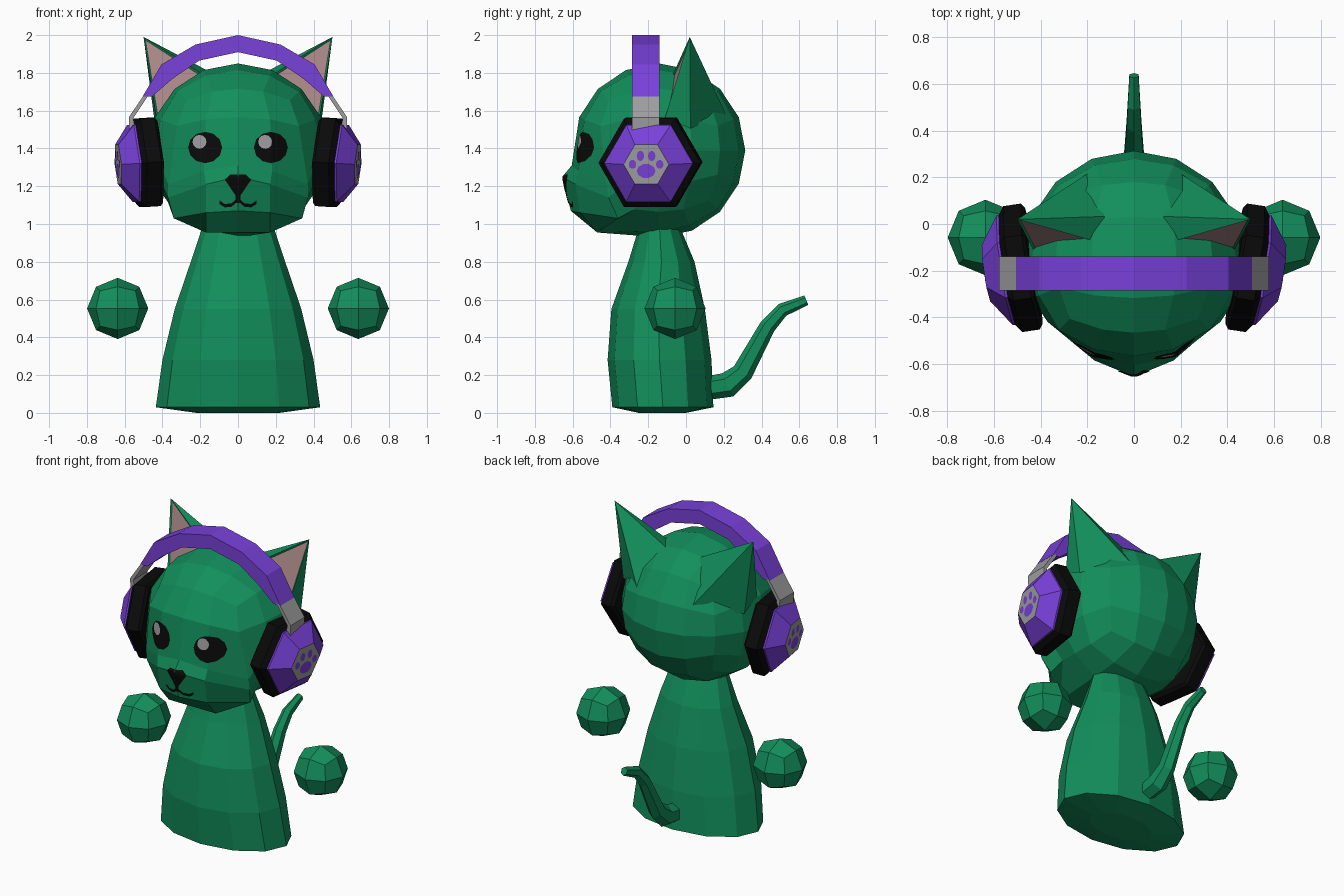
import bpy, bmesh, math
from mathutils import Vector
from mathutils.bvhtree import BVHTree

if "Cube" in bpy.data.objects:
    bpy.data.objects.remove(bpy.data.objects["Cube"])


def material(name, rgb):
    m = bpy.data.materials.new(name)
    m.diffuse_color = (*rgb, 1)
    m.use_nodes = True
    m.node_tree.nodes["Principled BSDF"].inputs["Base Color"].default_value = m.diffuse_color
    return m


GREEN = material("green", (0.006, 0.27, 0.105))
PURPLE = material("purple", (0.19, 0.052, 0.70))
BLACK = material("black", (0.003, 0.003, 0.003))
SILVER = material("silver", (0.34, 0.34, 0.35))
PINK = material("ear pink", (0.40, 0.24, 0.24))


def finish(name, bm, mats, recalc=True):
    if recalc:
        bmesh.ops.recalc_face_normals(bm, faces=bm.faces[:])
    me = bpy.data.meshes.new(name)
    bm.to_mesh(me)
    for m in mats:
        me.materials.append(m)
    ob = bpy.data.objects.new(name, me)
    bpy.context.collection.objects.link(ob)
    return ob


def loft(name, rings, mats, end_material=0):
    """Skin a list of equal-length rings and cap both ends."""
    bm = bmesh.new()
    vs = [[bm.verts.new(p) for p in r] for r in rings]
    n = len(rings[0])
    for a, b in zip(vs, vs[1:]):
        for i in range(n):
            bm.faces.new((a[i], a[(i + 1) % n], b[(i + 1) % n], b[i]))
    bm.faces.new(vs[0][::-1])
    bm.faces.new(vs[-1]).material_index = end_material
    return finish(name, bm, mats)


def globe(center, radii, cuts):
    """Rounded cube with evenly spaced rows; also returns grid coordinates."""
    bm = bmesh.new()
    bmesh.ops.create_cube(bm, size=2)
    bmesh.ops.subdivide_edges(bm, edges=bm.edges[:], cuts=cuts, use_grid_fill=True)
    grid = {}
    for v in bm.verts:
        grid[v] = tuple(round(c * (cuts + 1) / 2) for c in v.co)
        d = Vector([math.tan(c * math.pi / 4) for c in v.co]).normalized()
        v.co = [c + r * k for c, r, k in zip(center, radii, d)]
    return bm, grid


# Head with the muzzle pulled out of the lower front rows
head, grid = globe((0, -0.143, 1.39), (0.475, 0.457, 0.46), 3)
muzzle = {0: [(0, -.605, 1.31), (.18, -.57, 1.28), (.37, -.42, 1.21)],
          -1: [(0, -.655, 1.25), (.17, -.585, 1.21), (.37, -.41, 1.14)],
          -2: [(0, -.61, 1.07), (.17, -.56, 1.06), (.34, -.36, 1.03)]}
for v, (i, j, k) in grid.items():
    if j == -2 and k in muzzle:
        x, y, z = muzzle[k][abs(i)]
        v.co = (x if i > 0 else -x, y, z)
    elif k == -2 and j == -1 and abs(i) < 2:
        v.co.y, v.co.z = -0.47, 0.955
head.normal_update()
skin = BVHTree.FromBMesh(head)
finish("head", head, [GREEN])


def face_plate(name, outline, mat, lift=0.005, rings=7):
    """Thin marking that follows the front of the head."""
    pts = []
    for p, q in zip(outline, outline[1:] + outline[:1]):
        pts += [Vector(p).lerp(Vector(q), t / 3) for t in range(3)]
    c = sum(pts, Vector((0, 0))) / len(pts)
    bm = bmesh.new()

    def put(p):
        hit = skin.ray_cast(Vector((p.x, -2, p.y)), Vector((0, 1, 0)))[0]
        return bm.verts.new((p.x, (hit.y if hit else -0.5) - lift, p.y))

    rows = [[put(c.lerp(p, t / rings)) for p in pts] for t in range(1, rings + 1)]
    mid, n = put(c), len(pts)
    for i in range(n):
        j = (i + 1) % n
        bm.faces.new((mid, rows[0][i], rows[0][j]))
        for a, b in zip(rows, rows[1:]):
            bm.faces.new((a[i], b[i], b[j], a[j]))
    finish(name, bm, [mat], recalc=False)


def oval(cx, cz, rx, rz, n=12):
    return [(cx + rx * math.cos(2 * math.pi * i / n),
             cz + rz * math.sin(2 * math.pi * i / n)) for i in range(n)]


# Eyes, nose and mouth
for s, side in ((-1, "left"), (1, "right")):
    face_plate("eye_" + side, oval(s * .174, 1.405, .09, .083), BLACK)
    face_plate("eye_shine_" + side, oval(s * .174 - .03, 1.435, .037, .037), SILVER, .009)
    line = [(.005, 1.125), (.035, 1.10), (.07, 1.097), (.098, 1.115)]
    for (x0, z0), (x1, z1) in zip(line, line[1:]):
        quad = [(x0, z0 - .009), (x1, z1 - .009), (x1, z1 + .009), (x0, z0 + .009)]
        if s < 0:
            quad = [(-x, z) for x, z in quad[::-1]]
        face_plate("mouth_" + side, quad, BLACK, rings=2)
face_plate("nose", [(-.07, 1.235), (-.012, 1.15), (-.012, 1.11), (.012, 1.11),
                    (.012, 1.15), (.07, 1.235), (.04, 1.262), (-.04, 1.262)], BLACK)

# Ears: five-sided spikes with a pink inset on the front face
core = Vector((0, -0.143, 1.39))
for s, side in ((-1, "left"), (1, "right")):
    base = [(.13, .04, 1.81), (.18, -.07, 1.80), (.45, -.11, 1.57),
            (.455, .03, 1.51), (.21, .23, 1.58)]
    bm = bmesh.new()
    tip = bm.verts.new((s * .5, .02, 1.99))
    vs = []
    for p in base:
        p = core + (Vector(p) - core) * 0.96
        vs.append(bm.verts.new((s * p.x, p.y, p.z)))
    sides = [bm.faces.new((tip, vs[i], vs[(i + 1) % 5])) for i in range(5)]
    bm.faces.new(vs[::-1])
    bmesh.ops.recalc_face_normals(bm, faces=bm.faces[:])
    bmesh.ops.inset_individual(bm, faces=[sides[1]], thickness=0.018, depth=-0.008)
    sides[1].material_index = 1
    finish("ear_" + side, bm, [GREEN, PINK], recalc=False)

# Body: tapered oval column
rings = []
for z, rx, y0, y1 in ((0, .22, -.25, 0), (.03, .435, -.39, .145), (.28, .40, -.415, .135),
                      (.55, .335, -.395, .10), (.80, .25, -.305, .045), (.98, .19, -.25, -.03)):
    rings.append([(rx * math.cos(a), (y0 + y1) / 2 + (y1 - y0) / 2 * math.sin(a), z)
                  for a in (math.pi * i / 6 for i in range(12))])
loft("body", rings, [GREEN])

# Floating paws
for s, side in ((-1, "left"), (1, "right")):
    bm, _ = globe((s * .637, -.058, .553), (.162, .162, .162), 1)
    finish("paw_" + side, bm, [GREEN])

# Tail: tapered six-sided tube bent in the side plane
path = [(.06, .13, .06), (.135, .135, .063), (.22, .148, .068), (.30, .215, .056),
        (.43, .455, .043), (.51, .545, .037), (.637, .597, .027)]
rings = []
for i, (y, z, r) in enumerate(path):
    a, b = path[max(i - 1, 0)], path[min(i + 1, len(path) - 1)]
    d = Vector((b[0] - a[0], b[1] - a[1])).normalized()
    rings.append([(r * .85 * math.cos(t), y - d.y * r * math.sin(t), z + d.x * r * math.sin(t))
                  for t in (math.pi * k / 3 + math.pi / 6 for k in range(6))])
loft("tail", rings, [GREEN])


# Headband and its metal sliders
def strap(name, outer, inner, mat):
    loft(name, [[(ox, -.285, oz), (ox, -.14, oz), (ix, -.14, iz), (ix, -.285, iz)]
                for (ox, oz), (ix, iz) in zip(outer, inner)], [mat])


def both(half):
    return [(-x, z) for x, z in half[:0:-1]] + half


strap("headband", both([(0, 2), (.225, 1.95), (.405, 1.845), (.505, 1.675)]),
      both([(0, 1.91), (.205, 1.865), (.345, 1.77), (.455, 1.675)]), PURPLE)
for s, side in ((-1, "left"), (1, "right")):
    strap("slider_" + side, [(s * .497, 1.685), (s * .578, 1.565), (s * .575, 1.49)],
          [(s * .472, 1.685), (s * .555, 1.56), (s * .54, 1.49)], SILVER)

# Ear cups: hexagonal cushion, bevelled shell with metal cap, paw emblem
for s, side in ((-1, "left"), (1, "right")):
    def cup(a, dy, dz):
        return (s * (.43 + a + .15 * dy + .07 * dz), -.18 + dy - .15 * a, 1.33 + dz - .07 * a)

    def hexagon(a, r):
        return [cup(a, r * math.cos(k * math.pi / 3), r * math.sin(k * math.pi / 3))
                for k in range(6)]

    loft("cushion_" + side, [hexagon(0, .25), hexagon(.015, .27), hexagon(.09, .27),
                             hexagon(.115, .235)], [BLACK])
    loft("shell_" + side, [hexagon(.10, .235), hexagon(.125, .235), hexagon(.205, .12)],
         [PURPLE, SILVER], end_material=1)
    bm = bmesh.new()
    for cy, cz, ry, rz in ((0, -.035, .05, .038), (-.072, .0, .02, .024), (-.03, .045, .02, .027),
                           (.03, .045, .02, .027), (.072, .0, .02, .024)):
        vs = [bm.verts.new(cup(.208, y, z)) for y, z in oval(cy, cz, ry, rz, 10)]
        bm.faces.new(vs if s > 0 else vs[::-1])
    finish("paw_emblem_" + side, bm, [PURPLE], recalc=False)
